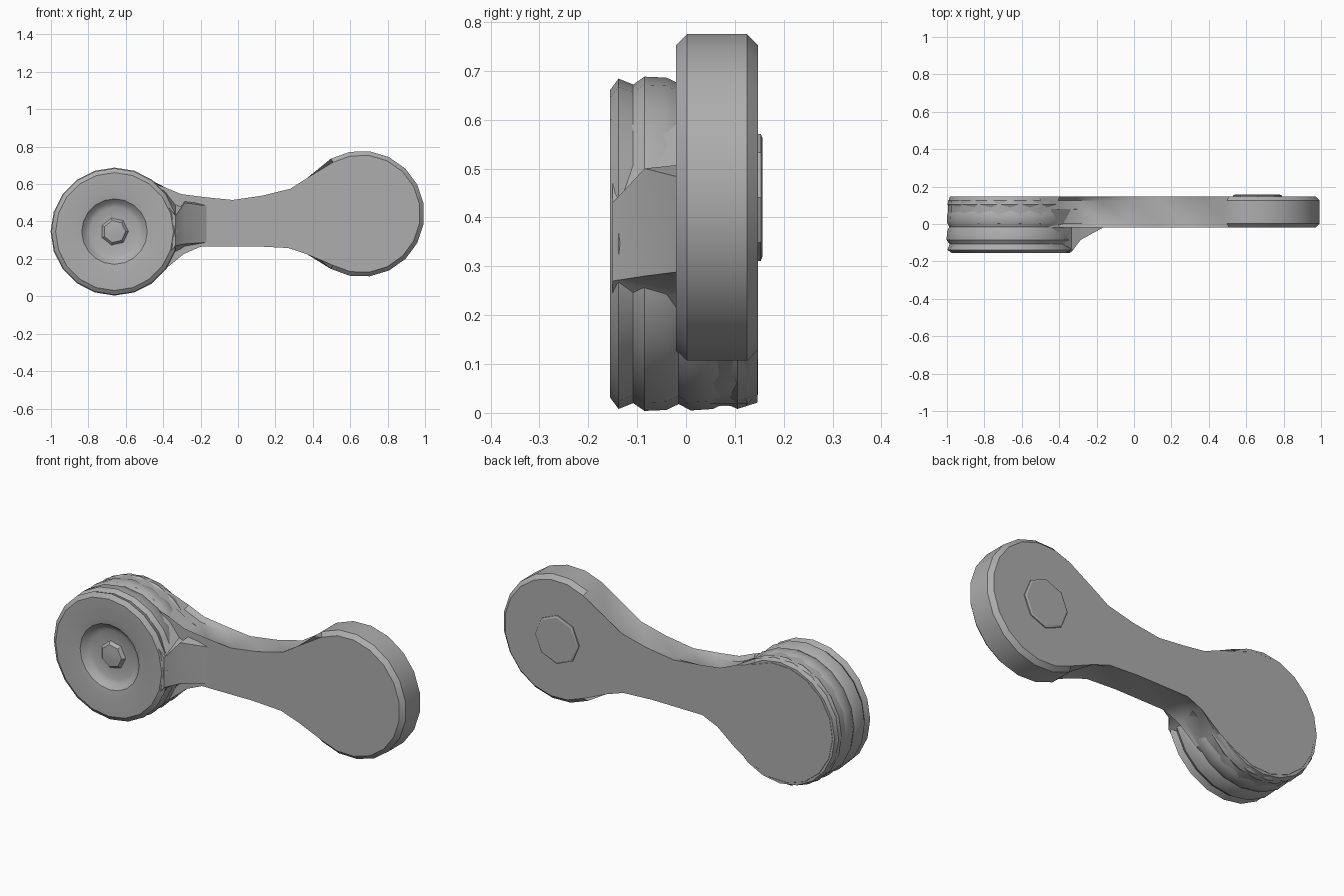
import bpy, bmesh
from math import sin, cos, radians, pi

cube = bpy.data.objects.get("Cube")
if cube:
    bpy.data.objects.remove(cube)

grey = bpy.data.materials.new("matte grey")
grey.use_nodes = True
colour = (0.42, 0.42, 0.42, 1)
grey.diffuse_color = colour
grey.node_tree.nodes["Principled BSDF"].inputs["Base Color"].default_value = colour

HUB = (-0.66, 0.346)
HEAD = (0.66, 0.441)
BACK = 0.147


def finish(name, bm, angle=35):
    bmesh.ops.recalc_face_normals(bm, faces=bm.faces)
    mesh = bpy.data.meshes.new(name)
    bm.to_mesh(mesh)
    bm.free()
    mesh.materials.append(grey)
    obj = bpy.data.objects.new(name, mesh)
    bpy.context.collection.objects.link(obj)
    bpy.ops.object.select_all(action='DESELECT')
    obj.select_set(True)
    bpy.context.view_layer.objects.active = obj
    bpy.ops.object.shade_smooth_by_angle(angle=radians(angle))
    return obj


def arc(centre, radius, start, end, steps):
    angles = [radians(start + (end - start) * i / steps) for i in range(steps + 1)]
    return [(centre[0] + radius * cos(a), centre[1] + radius * sin(a)) for a in angles]


def loft(bm, rings):
    """Skin a list of equal-length vertex rings and cap both ends."""
    loops = [[bm.verts.new(p) for p in ring] for ring in rings]
    for a, b in zip(loops, loops[1:]):
        for i in range(len(a)):
            j = (i + 1) % len(a)
            bm.faces.new((a[i], a[j], b[j], b[i]))
    bm.faces.new(loops[0])
    bm.faces.new(loops[-1])


def lathe(name, centre, profile, sides, angle=35):
    """Turn (radius, y) pairs about an axis running front to back."""
    bm = bmesh.new()
    loft(bm, [[(centre[0] + r * cos(2 * pi * i / sides), y,
                centre[1] + r * sin(2 * pi * i / sides)) for i in range(sides)]
              for r, y in profile])
    return finish(name, bm, angle)


# Arm: one plate with a round head, a waisted neck and a round base
outline = arc(HEAD, 0.337, -119, 119, 13)
outline += [(0.38, 0.612), (0.28, 0.575), (0.13, 0.538), (-0.03, 0.515),
            (-0.18, 0.508), (-0.31, 0.525)]
outline += arc(HUB, 0.335, 41, 322, 14)
outline += [(-0.30, 0.247), (-0.2, 0.265), (0.1, 0.267), (0.27, 0.258), (0.38, 0.245)]

bm = bmesh.new()
loft(bm, [[(x, y, z) for x, z in outline] for y in (-0.02, BACK)])
rims = [e for e in bm.edges if abs(e.verts[0].co.y - e.verts[1].co.y) < 0.001]
bmesh.ops.bevel(bm, geom=rims, offset=0.022, segments=1, affect='EDGES')
finish("arm_plate", bm)

# Hub: thick grooved drum with a dished socket in its front face
lathe("hub", HUB, [
    (0.05, -0.118), (0.13, -0.112), (0.155, -0.125), (0.175, -0.147),
    (0.21, -0.153), (0.315, -0.155), (0.338, -0.138), (0.326, -0.108),
    (0.342, -0.085), (0.34, -0.04), (0.328, -0.015), (0.341, 0.01),
    (0.338, 0.055), (0.326, 0.08), (0.338, 0.105), (0.325, 0.146)], 20)

# Raised boss in the middle of the socket
lathe("socket_boss", HUB, [(0.02, -0.136), (0.06, -0.132), (0.085, -0.105)], 7)

# Web: sloping shoulder that steps from the hub down to the arm
# x, front y, front z range, back z range
stations = [(-0.47, -0.153, 0.10, 0.60, 0.09, 0.61),
            (-0.335, -0.15, 0.27, 0.43, 0.215, 0.535),
            (-0.285, -0.085, 0.28, 0.50, 0.25, 0.518),
            (-0.14, -0.005, 0.29, 0.48, 0.275, 0.50)]
bm = bmesh.new()
loft(bm, [[(x, y, f0), (x, y, f1), (x, 0.08, b1), (x, 0.08, b0)]
          for x, y, f0, f1, b0, b1 in stations])
finish("shoulder_web", bm, 25)

# Low boss on the back of the head
lathe("back_boss", HEAD, [(0.13, 0.13), (0.13, 0.153), (0.12, 0.157)], 8, 20)
